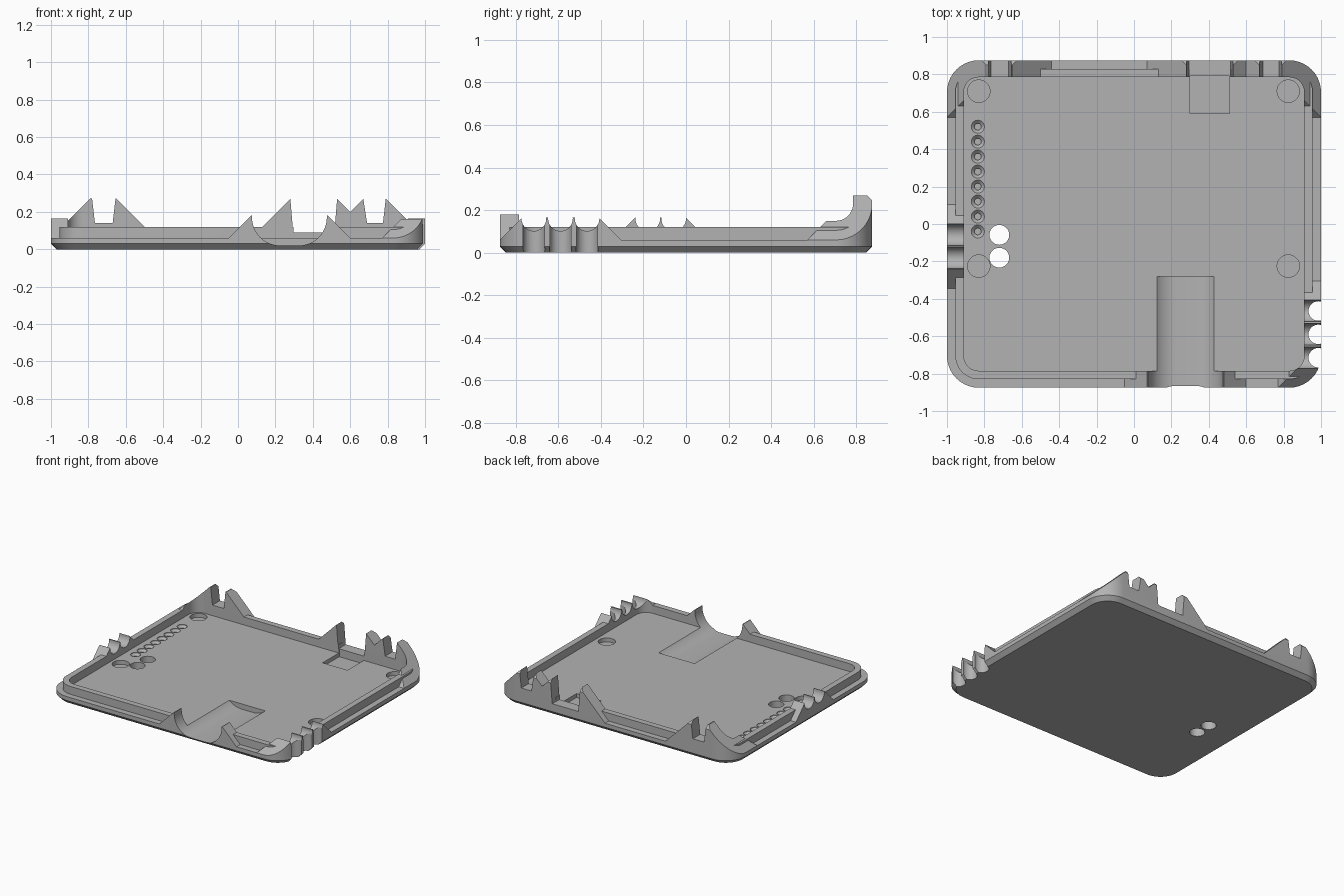
import bpy, bmesh
from math import sin, cos, pi

if "Cube" in bpy.data.objects:
    bpy.data.objects.remove(bpy.data.objects["Cube"])

HALF_X, HALF_Y, RADIUS = 1.0, 0.875, 0.17
RIM, LIP, TOP, FLOOR = 0.06, 0.12, 0.27, 0.06
WALL, LOW = 0.09, -0.05

grey = bpy.data.materials.new("matte grey plastic")
grey.use_nodes = True
colour = (0.45, 0.45, 0.45, 1)
grey.diffuse_color = colour
grey.node_tree.nodes["Principled BSDF"].inputs["Base Color"].default_value = colour


def loft(name, loops):
    """Closed solid through matching point loops."""
    bm = bmesh.new()
    rings = [[bm.verts.new(p) for p in loop] for loop in loops]
    n = len(rings[0])
    for a, b in zip(rings, rings[1:]):
        for i in range(n):
            bm.faces.new((a[i], a[(i + 1) % n], b[(i + 1) % n], b[i]))
    bm.faces.new(rings[0])
    bm.faces.new(rings[-1])
    bmesh.ops.recalc_face_normals(bm, faces=bm.faces)
    mesh = bpy.data.meshes.new(name)
    bm.to_mesh(mesh)
    bm.free()
    mesh.materials.append(grey)
    obj = bpy.data.objects.new(name, mesh)
    bpy.context.collection.objects.link(obj)
    return obj


def rounded_loop(inset, z, n=10):
    r = RADIUS - inset
    cx, cy = HALF_X - RADIUS, HALF_Y - RADIUS
    pts = []
    for k, (sx, sy) in enumerate([(1, 1), (-1, 1), (-1, -1), (1, -1)]):
        for i in range(n + 1):
            a = (k + i / n) * pi / 2
            pts.append((sx * cx + r * cos(a), sy * cy + r * sin(a), z))
    return pts


def rounded_block(name, *levels):
    return loft(name, [rounded_loop(i, z) for i, z in levels])


def turned(name, x, y, *levels, n=28):
    """Vertical round solid from (radius, height) levels."""
    return loft(name, [[(x + r * cos(2 * pi * i / n), y + r * sin(2 * pi * i / n), z)
                        for i in range(n)] for r, z in levels])


def box(name, x0, x1, y0, y1, z0, z1):
    return loft(name, [[(x0, y0, z), (x1, y0, z), (x1, y1, z), (x0, y1, z)] for z in (z0, z1)])


def boolean(target, other, op="DIFFERENCE"):
    mod = target.modifiers.new("boolean", "BOOLEAN")
    mod.operation, mod.object, mod.solver = op, other, "EXACT"
    bpy.context.view_layer.objects.active = target
    bpy.ops.object.modifier_apply(modifier=mod.name)
    bpy.data.objects.remove(other)


def wall_tab(name, profile, side, reach):
    """Raised wall piece; its inner end slopes at 45 degrees."""
    half = HALF_Y if side in ("front", "back") else HALF_X
    sign = 1 if side in ("back", "left") else -1
    loops = []
    for inner in (True, False):
        loop = []
        for u, z in profile:
            d = sign * (half - reach + z - RIM if inner else half + 0.2)
            loop.append((u, d, z) if side in ("front", "back") else (d, u, z))
        loops.append(loop)
    return loft(name, loops)


def ramped(start, end, *tops):
    """Profile climbing at 45 degrees from the rim at start and back to it at end."""
    drop = RIM - LOW
    return [(start - drop, LOW), *tops, (end + drop, LOW)]


# Overall envelope: chamfered tray with a hollow interior
shell = rounded_block("envelope", (0.03, 0), (0, 0.03), (0, TOP - 0.025), (0.025, TOP))
boolean(shell, rounded_block("cavity", (WALL, FLOOR), (WALL, TOP + 0.1)))

# Height map solid: rim slab, inner lip and the raised tabs
case = box("enclosure_base", -1.3, 1.3, -1.3, 1.3, LOW - 0.05, RIM)
boolean(case, rounded_block("lip", (0.045, LOW), (0.045, LIP)), "UNION")
tabs = [
    ("back", 0.305, ramped(-1, -0.44, (-0.79, 0.27), (-0.78, 0.27), (-0.765, 0.14),
                           (-0.67, 0.14), (-0.655, 0.27), (-0.65, 0.27))),
    ("back", 0.305, ramped(0.07, 1, (0.28, 0.27), (0.295, 0.09), (0.515, 0.09), (0.53, 0.27),
                           (0.6, 0.2), (0.67, 0.27), (0.69, 0.14), (0.775, 0.14), (0.79, 0.27))),
    ("front", 0.3, ramped(-0.05, 0.6, (0.07, 0.18), (0.48, 0.18))),
    ("left", 0.23, ramped(-0.875, -0.305, (-0.77, 0.165), (-0.41, 0.165))),
    ("right", 0.23, ramped(-0.345, 0.105, (-0.24, 0.165), (0, 0.165))),
]
for side, reach, profile in tabs:
    boolean(case, wall_tab(side + "_tab", profile, side, reach), "UNION")
boolean(case, shell, "INTERSECT")

# Wide rounded plug channel through the front wall
r, mid, half, cz = 0.15, 0.275, 0.2, 0.17
arc = [(side * (half - r + r * sin(a)), cz - r * cos(a))
       for side, angles in ((-1, range(12, -1, -1)), (1, range(13)))
       for a in (i * pi / 24 for i in angles)]
channel = [(mid - half, 0.4)] + [(mid + x, z) for x, z in arc] + [(mid + half, 0.4)]
boolean(case, loft("plug_channel", [[(x, y, z) for x, z in channel] for y in (-1, -0.28)]))

# Pocket behind the back notch, and the lip gap in the notch
boolean(case, box("back_pocket", 0.3, 0.51, 0.59, 0.79, 0.03, 0.2))
boolean(case, box("notch_gap", 0.297, 0.513, 0.75, 1, 0.09, 0.4))


# Round cable scallops through the side walls
def scallop(y, x0, x1, n=32):
    ring = [(0.058 * cos(2 * pi * i / n), 0.16 + 0.058 * sin(2 * pi * i / n)) for i in range(n)]
    boolean(case, loft("scallop", [[(x, y + a, z) for a, z in ring] for x in (x0, x1)]))


for y in (-0.715, -0.59, -0.465):
    scallop(y, 0.85, 1.1)
    boolean(case, turned("button_slot", 0.985, y, (0.052, -0.1), (0.052, 0.4)))
for y in (-0.18, -0.058):
    scallop(y, -1.1, -0.85)
    boolean(case, turned("through_hole", -0.72, y, (0.053, -0.1), (0.053, 0.2)))

# Magnet recesses near the corners
for x in (-0.83, 0.825):
    for y in (-0.225, 0.71):
        boolean(case, turned("magnet_recess", x, y, (0.06, 0.03), (0.06, 0.1)))

# Row of countersunk pin sockets
for i in range(8):
    boolean(case, turned("pin_socket", -0.835, 0.52 - 0.08 * i,
                         (0.018, 0.025), (0.018, 0.04), (0.035, FLOOR - 0.004), (0.035, 0.1)))

bpy.ops.object.select_all(action="DESELECT")
case.select_set(True)
bpy.context.view_layer.objects.active = case
bpy.ops.object.shade_smooth_by_angle(angle=pi / 7)
